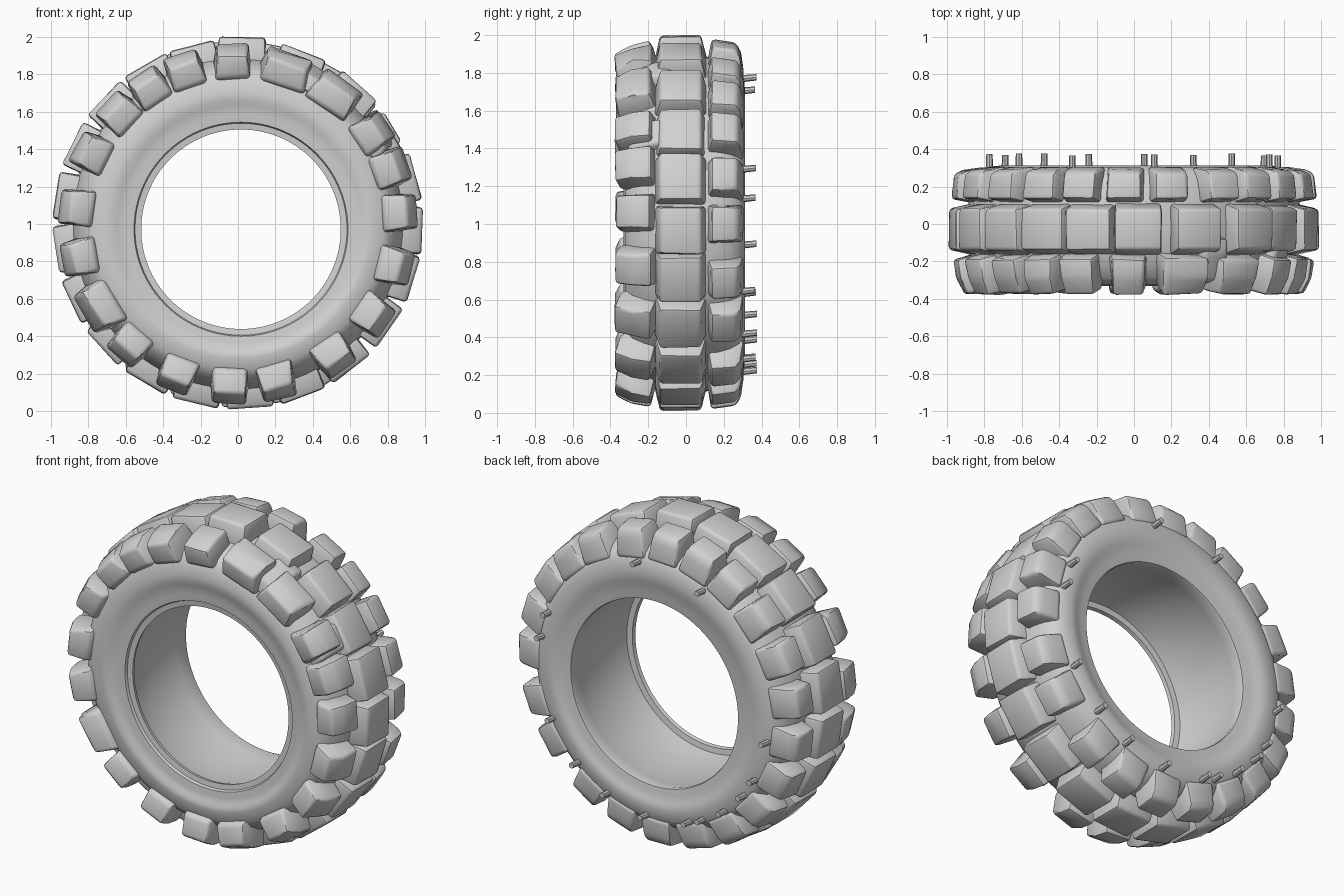
import bpy, bmesh, math, random
from mathutils import Vector

if "Cube" in bpy.data.objects:
    bpy.data.objects.remove(bpy.data.objects["Cube"])

random.seed(4)
CZ = 1.0
rubber = bpy.data.materials.new("grey rubber")
rubber.diffuse_color = (0.64, 0.64, 0.64, 1)
rubber.use_nodes = True
rubber.node_tree.nodes["Principled BSDF"].inputs["Base Color"].default_value = rubber.diffuse_color


def at(angle, r, y, t=0.0):
    """Wheel coordinates: angle in degrees, radius, axial y, tangential offset."""
    a = math.radians(angle)
    return Vector((r * math.cos(a) - t * math.sin(a), y,
                   CZ + r * math.sin(a) + t * math.cos(a)))


def finish(bm, name, sharp=35):
    bmesh.ops.recalc_face_normals(bm, faces=bm.faces)
    mesh = bpy.data.meshes.new(name)
    bm.to_mesh(mesh)
    bm.free()
    mesh.materials.append(rubber)
    mesh.shade_smooth()
    mesh.set_sharp_from_angle(angle=math.radians(sharp))
    ob = bpy.data.objects.new(name, mesh)
    bpy.context.collection.objects.link(ob)
    return ob


# Carcass: closed cross-section (radius, y) swept round the axle
outer = [(0.572, -0.262), (0.538, -0.267), (0.533, -0.290), (0.566, -0.294),
         (0.572, -0.310), (0.61, -0.314), (0.655, -0.318), (0.678, -0.332),
         (0.71, -0.330), (0.78, -0.322), (0.825, -0.285), (0.86, -0.22),
         (0.885, -0.15), (0.893, -0.03), (0.888, 0.09), (0.878, 0.17),
         (0.855, 0.235), (0.825, 0.28), (0.785, 0.305), (0.72, 0.312),
         (0.68, 0.309), (0.655, 0.298), (0.61, 0.292), (0.572, 0.286)]
inner = [(0.568, 0.272), (0.58, 0.20), (0.592, 0.10), (0.597, -0.02),
         (0.592, -0.14), (0.580, -0.22)]
profile = outer + inner
bm = bmesh.new()
N = 120
rings = []
for i in range(N):
    ring = []
    for r, y in profile:
        p = at(i * 360 / N, r, y)
        k = min(1, max(0, (0.75 - r) / 0.15))      # opening sits slightly off centre
        ring.append(bm.verts.new(p + Vector((0.016, 0, -0.028)) * k))
    rings.append(ring)
for i in range(N):
    a, b = rings[i], rings[(i + 1) % N]
    for j in range(len(profile)):
        k = (j + 1) % len(profile)
        bm.faces.new((a[j], a[k], b[k], b[j]))
finish(bm, "tyre_carcass", 45)


def tread_row(name, angles, section, jitter, wide=(), bevel=0.018, lift=None):
    """Row of lugs; section points are (y, radius, half length along the tread)."""
    row = bmesh.new()
    for ang in angles:
        bm = bmesh.new()
        grow = 1.35 if ang in wide else 1.0
        j_ = jitter * (2.0 if ang in wide else 1.0)
        rise = (lift or {}).get(ang, 0.0)
        sides = []
        for s in (-1, 1):
            side = []
            for y, r, h in section:
                side.append(bm.verts.new(at(ang, r + rise + random.uniform(-j_, j_ * 0.3),
                                            y + random.uniform(-j_, j_) * 0.6,
                                            s * h * grow + random.uniform(-j_, j_))))
            sides.append(side)
        n = len(section)
        bm.faces.new(sides[0])
        bm.faces.new(sides[1][::-1])
        for j in range(n):
            k = (j + 1) % n
            bm.faces.new((sides[0][j], sides[1][j], sides[1][k], sides[0][k]))
        bmesh.ops.recalc_face_normals(bm, faces=bm.faces)
        bmesh.ops.bevel(bm, geom=bm.edges[:], offset=bevel, segments=2,
                        profile=0.5, affect='EDGES', clamp_overlap=True)
        tmp = bpy.data.meshes.new("tmp")
        bm.to_mesh(tmp)
        bm.free()
        row.from_mesh(tmp)
        bpy.data.meshes.remove(tmp)
    finish(row, name, 38)


# Centre lugs
centre = [-52, -34.5, -17.6, -2, 15, 32, 48.6, 69, 88.8, 104.6, 120.3, 136.7]
centre += [136.7 + 17.13 * i for i in range(1, 10)]
tread_row("centre_lugs", centre,
          [(-0.168, 0.85, 0.126), (-0.138, 0.985, 0.126),
           (0.080, 0.985, 0.126), (0.112, 0.85, 0.126)], 0.004,
          lift={32: -0.03, 88.8: 0.014})

# Front shoulder lugs
front = [174, 192, 211, 228, 248, 267, 284, 306, 326, 345, 4, 20, 34,
         53.5, 73, 92, 109, 123, 137, 154]
tread_row("front_shoulder_lugs", front,
          [(-0.15, 0.83, 0.105), (-0.188, 0.967, 0.090), (-0.29, 0.95, 0.088),
           (-0.378, 0.905, 0.080), (-0.350, 0.785, 0.090), (-0.25, 0.75, 0.105)],
          0.009, wide=(53.5, 73, 211))

# Rear shoulder lugs
rear = [138, 122, 108, 93, 78, 60, 46, 32, 16, 0, -19, -35, -57]
rear += [138 + 16.5 * i for i in range(1, 10)]
tread_row("rear_shoulder_lugs", rear,
          [(0.108, 0.83, 0.105), (0.135, 0.980, 0.093), (0.265, 0.962, 0.090),
           (0.288, 0.925, 0.090), (0.306, 0.80, 0.096), (0.24, 0.76, 0.105)], 0.006)

# Melted rubber bridges joining lugs on the worn part of the tread
tread_row("worn_bridges", [32, 62],
          [(-0.32, 0.80, 0.09), (-0.30, 0.89, 0.075), (-0.16, 0.94, 0.075),
           (-0.08, 0.935, 0.075), (-0.06, 0.80, 0.09)], 0.012)

# Moulding pins on the rear sidewall
bm = bmesh.new()
for ang in (82, 115, 22, 10, 188, 208, 218, 232, 245, 252, 274, 294, 312, 333):
    h = random.uniform(0.055, 0.068)
    made = bmesh.ops.create_cone(bm, cap_ends=True, segments=8, radius1=0.019,
                                 radius2=0.017, depth=0.09)["verts"]
    base = at(ang, 0.78, 0.31 + h - 0.045)
    for v in made:
        x, y, z = v.co
        v.co = base + Vector((x, z, y + 0.1 * z))
finish(bm, "sidewall_pins")
